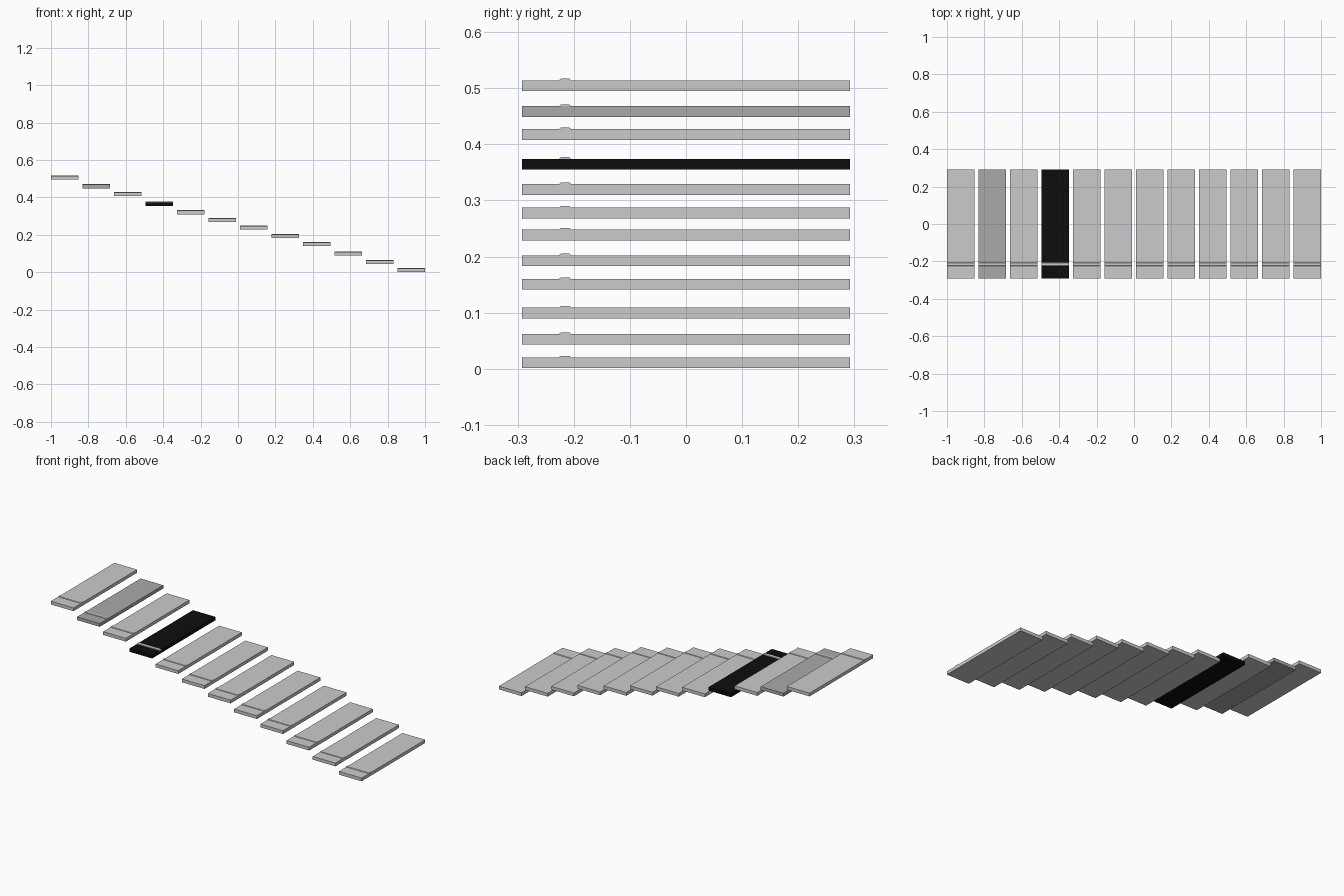
import bpy, bmesh

if "Cube" in bpy.data.objects:
    bpy.data.objects.remove(bpy.data.objects["Cube"])

WIDTH, HALF_Y, THICK = 0.146, 0.292, 0.019
PITCH = (2 - WIDTH) / 11


def material(name, v):
    m = bpy.data.materials.new(name)
    m.diffuse_color = (v, v, v, 1)
    m.use_nodes = True
    m.node_tree.nodes["Principled BSDF"].inputs["Base Color"].default_value = m.diffuse_color
    return m


MATS = {"M": material("mid_grey", 0.56), "D": material("dark_grey", 0.40),
        "B": material("black", 0.004)}


def extrude_x(name, profile, x0, x1, mat=None):
    """Extrude a closed (y, z) profile along x."""
    bm = bmesh.new()
    face = bm.faces.new([bm.verts.new((x0, y, z)) for y, z in profile])
    ext = bmesh.ops.extrude_face_region(bm, geom=[face])
    verts = [g for g in ext["geom"] if isinstance(g, bmesh.types.BMVert)]
    bmesh.ops.translate(bm, verts=verts, vec=(x1 - x0, 0, 0))
    bmesh.ops.recalc_face_normals(bm, faces=bm.faces)
    me = bpy.data.meshes.new(name)
    bm.to_mesh(me)
    bm.free()
    ob = bpy.data.objects.new(name, me)
    bpy.context.collection.objects.link(ob)
    if mat:
        me.materials.append(mat)
    return ob


# Underside heights of the treads and their shades, from high left to low right
heights = [0.495, 0.449, 0.408, 0.355, 0.310, 0.268,
           0.229, 0.183, 0.141, 0.090, 0.043, 0.001]
shades = "LDLBLLMMMMML"

for i, (z, shade) in enumerate(zip(heights, shades)):
    x0 = -1 + i * PITCH
    x1 = x0 + WIDTH
    top = z + THICK
    # Flat tread slab
    extrude_x(f"stair_tread_{i + 1}",
              [(-HALF_Y, z), (HALF_Y, z), (HALF_Y, top), (-HALF_Y, top)],
              x0, x1, MATS.get(shade))
    # Raised grip strip near the front edge, with softened corners
    extrude_x(f"grip_strip_{i + 1}",
              [(-0.225, top - 0.004), (-0.206, top - 0.004), (-0.206, top + 0.0015),
               (-0.208, top + 0.003), (-0.223, top + 0.003), (-0.225, top + 0.0015)],
              x0, x1)
